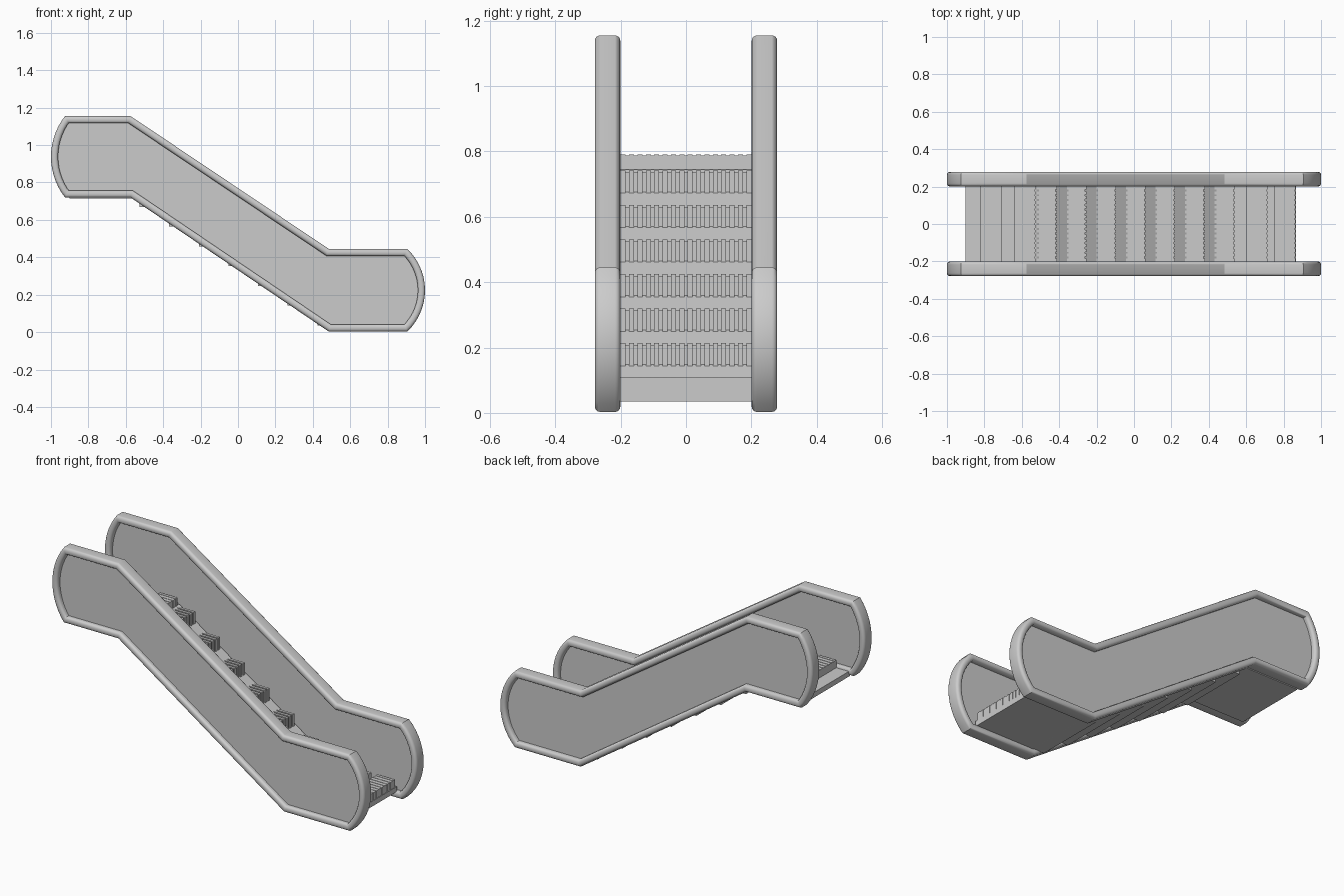
import bpy, bmesh, math

if "Cube" in bpy.data.objects:
    bpy.data.objects.remove(bpy.data.objects["Cube"])

grey = bpy.data.materials.new("light grey")
grey.diffuse_color = (0.6, 0.6, 0.6, 1)
grey.use_nodes = True
grey.node_tree.nodes["Principled BSDF"].inputs["Base Color"].default_value = grey.diffuse_color


def finish(bm, name, smooth=False):
    bmesh.ops.recalc_face_normals(bm, faces=bm.faces)
    me = bpy.data.meshes.new(name)
    bm.to_mesh(me)
    bm.free()
    me.materials.append(grey)
    ob = bpy.data.objects.new(name, me)
    bpy.context.collection.objects.link(ob)
    if smooth:
        bpy.ops.object.select_all(action='DESELECT')
        ob.select_set(True)
        bpy.context.view_layer.objects.active = ob
        bpy.ops.object.shade_smooth_by_angle(angle=math.radians(32))
    return ob


def prism(bm, pts, y0, y1):
    """Extrude an (x, z) outline from y0 to y1."""
    a = [bm.verts.new((x, y0, z)) for x, z in pts]
    b = [bm.verts.new((x, y1, z)) for x, z in pts]
    bm.faces.new(a)
    bm.faces.new(b[::-1])
    n = len(pts)
    for i in range(n):
        j = (i + 1) % n
        bm.faces.new((a[i], b[i], b[j], a[j]))


def box(bm, x0, x1, y0, y1, z0, z1):
    prism(bm, [(x0, z0), (x1, z0), (x1, z1), (x0, z1)], y0, y1)


def arc(xc, zt, zb, sag, side, n=14):
    """Bulging end from (xc, zt) to (xc, zb)."""
    h = (zt - zb) / 2
    r = (h * h + sag * sag) / (2 * sag)
    a = math.asin(h / r)
    pts = []
    for i in range(n + 1):
        t = a - 2 * a * i / n
        pts.append((xc + side * (sag - r + r * math.cos(t)), (zt + zb) / 2 + r * math.sin(t)))
    return pts


# clockwise outer outline of the balustrade, seen from the front
outline = ([(-0.575, 1.155), (0.485, 0.445)] + arc(0.905, 0.445, 0.003, 0.095, 1)
           + [(0.485, 0.003), (-0.575, 0.72)] + arc(-0.925, 1.155, 0.72, 0.075, -1)[::-1])


def inset(pts, d):
    """Mitred inward offset of a clockwise outline."""
    out = []
    n = len(pts)
    for i in range(n):
        (ax, az), (bx, bz), (cx, cz) = pts[i - 1], pts[i], pts[(i + 1) % n]
        l1, l2 = math.hypot(bx - ax, bz - az), math.hypot(cx - bx, cz - bz)
        n1 = ((bz - az) / l1, -(bx - ax) / l1)
        n2 = ((cz - bz) / l2, -(cx - bx) / l2)
        k = d / (1 + n1[0] * n2[0] + n1[1] * n2[1])
        out.append((bx + (n1[0] + n2[0]) * k, bz + (n1[1] + n2[1]) * k))
    return out


# rounded handrail section: depth inwards (u) and offset across (v)
W, D, R = 0.039, 0.038, 0.016
section = []
for cu, cv, a0 in ((D - R, W - R, 0), (R, W - R, 90), (R, -W + R, 180), (D - R, -W + R, 270)):
    for k in range(5):
        t = math.radians(a0 + k * 22.5)
        section.append((cu + R * math.cos(t), cv + R * math.sin(t)))

for side, yc in (("front", -0.24), ("back", 0.24)):
    # handrail loop
    bm = bmesh.new()
    rings = [[bm.verts.new((x, yc + v, z)) for x, z in inset(outline, u)] for u, v in section]
    n, m = len(outline), len(section)
    for i in range(m):
        for j in range(n):
            p, q = rings[i], rings[(i + 1) % m]
            bm.faces.new((p[j], p[(j + 1) % n], q[(j + 1) % n], q[j]))
    finish(bm, side + "_handrail", True)
    # side panel
    bm = bmesh.new()
    prism(bm, inset(outline, 0.025), yc - 0.012, yc + 0.012)
    finish(bm, side + "_panel")

# sloping deck with flat landings
top = [(-0.90, 0.745), (-0.522, 0.745), (0.497, 0.065), (0.865, 0.065)]
bm = bmesh.new()
prism(bm, top + [(x, z - 0.03) for x, z in reversed(top)], -0.215, 0.215)
finish(bm, "deck")


def step(name, x0, z1, groove):
    """Block with ribs over its tread and riser."""
    x1, z0, hw = x0 + 0.113, z1 - 0.073, 0.205
    bm = bmesh.new()
    box(bm, x0, x1 - groove, -hw, hw, z0, z1 - groove)
    count = 16
    pitch = 2 * hw / count
    for i in range(count):
        y = -hw + i * pitch
        box(bm, x0, x1, y + pitch * 0.2, y + pitch * 0.8, z0 + 0.002, z1)
    finish(bm, name)


# steps on the slope
for i in range(7):
    step(f"step_{i + 1}", -0.526 + 0.1583 * i, 0.742 - 0.1055 * i, 0.006)

# steps lying on the landings
for i, (x, z) in enumerate(((-0.82, 0.79), (-0.64, 0.79), (0.60, 0.11), (0.75, 0.11))):
    step(f"landing_step_{i + 1}", x, z, 0.002)
